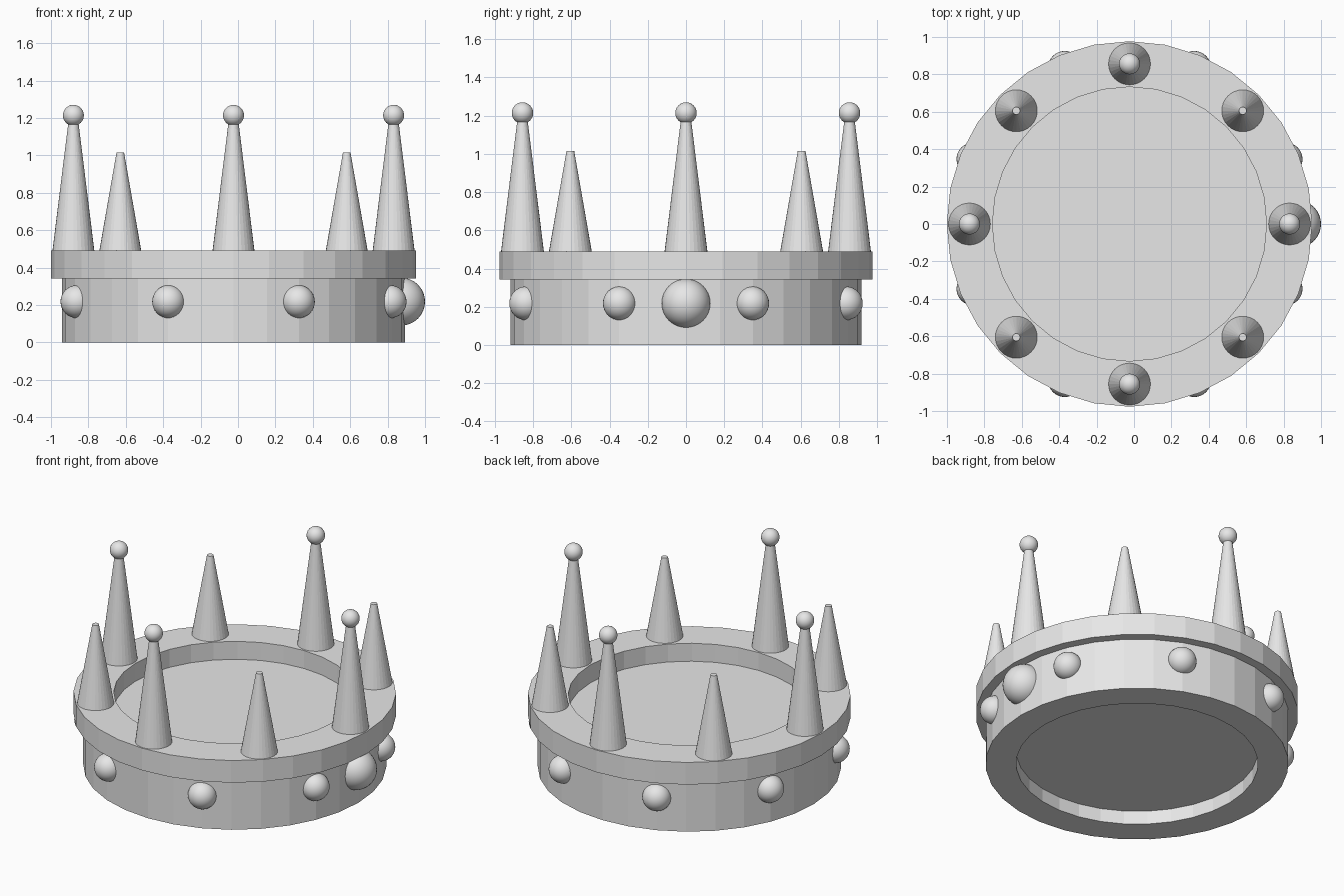
import bpy
import bmesh
from math import radians, cos, sin
from mathutils import Matrix

if "Cube" in bpy.data.objects:
    bpy.data.objects.remove(bpy.data.objects["Cube"], do_unlink=True)

CX = -0.024      # crown axis, shifted by the large side gem
SPIKE_R = 0.856  # radius of the spike circle
RIM_TOP = 0.49

metal = bpy.data.materials.new("light grey")
metal.use_nodes = True
metal.diffuse_color = (0.8, 0.8, 0.8, 1)
metal.node_tree.nodes["Principled BSDF"].inputs["Base Color"].default_value = (0.8, 0.8, 0.8, 1)


def finish(name, bm, smooth=False):
    bmesh.ops.recalc_face_normals(bm, faces=bm.faces)
    mesh = bpy.data.meshes.new(name)
    bm.to_mesh(mesh)
    bm.free()
    mesh.materials.append(metal)
    for p in mesh.polygons:
        p.use_smooth = smooth
    obj = bpy.data.objects.new(name, mesh)
    bpy.context.collection.objects.link(obj)
    return obj


def around(radius, degrees, z):
    a = radians(degrees)
    return Matrix.Translation((CX + radius * cos(a), radius * sin(a), z))


def ball(name, radius, place):
    bm = bmesh.new()
    bmesh.ops.create_uvsphere(bm, u_segments=32, v_segments=16, radius=radius, matrix=place)
    finish(name, bm, smooth=True)


def spike(name, top_radius, height, degrees):
    bm = bmesh.new()
    bmesh.ops.create_cone(bm, cap_ends=True, segments=32, radius1=0.112, radius2=top_radius,
                          depth=height, matrix=around(SPIKE_R, degrees, RIM_TOP + height / 2))
    finish(name, bm)


# Band, overhanging rim and recessed floor as one turned profile
profile = [(0, 0.09), (0.733, 0.09), (0.733, 0), (0.918, 0), (0.918, 0.342),
           (0.977, 0.342), (0.977, RIM_TOP), (0.733, RIM_TOP), (0.733, 0.37), (0, 0.37)]
bm = bmesh.new()
verts = [bm.verts.new((CX + r, 0, z)) for r, z in profile]
edges = [bm.edges.new(pair) for pair in zip(verts, verts[1:])]
bmesh.ops.spin(bm, geom=verts + edges, cent=(CX, 0, 0), axis=(0, 0, 1),
               angle=radians(360), steps=32)
bmesh.ops.remove_doubles(bm, verts=bm.verts, dist=0.0005)
finish("band_and_rim", bm)

# Tall spikes with ball tips, alternating with short spikes
for i in range(4):
    spike(f"tall_spike_{i + 1}", 0.024, 0.71, 90 * i)
    ball(f"spike_ball_{i + 1}", 0.056, around(SPIKE_R, 90 * i, 1.214))
    spike(f"short_spike_{i + 1}", 0.02, 0.526, 90 * i + 45)

# Ring of small gems and one large gem on the left side
for i in range(8):
    ball(f"small_gem_{i + 1}", 0.088, around(0.906, 45 * i + 22.5, 0.218))
ball("large_gem", 0.128, around(0.896, 0, 0.218))
